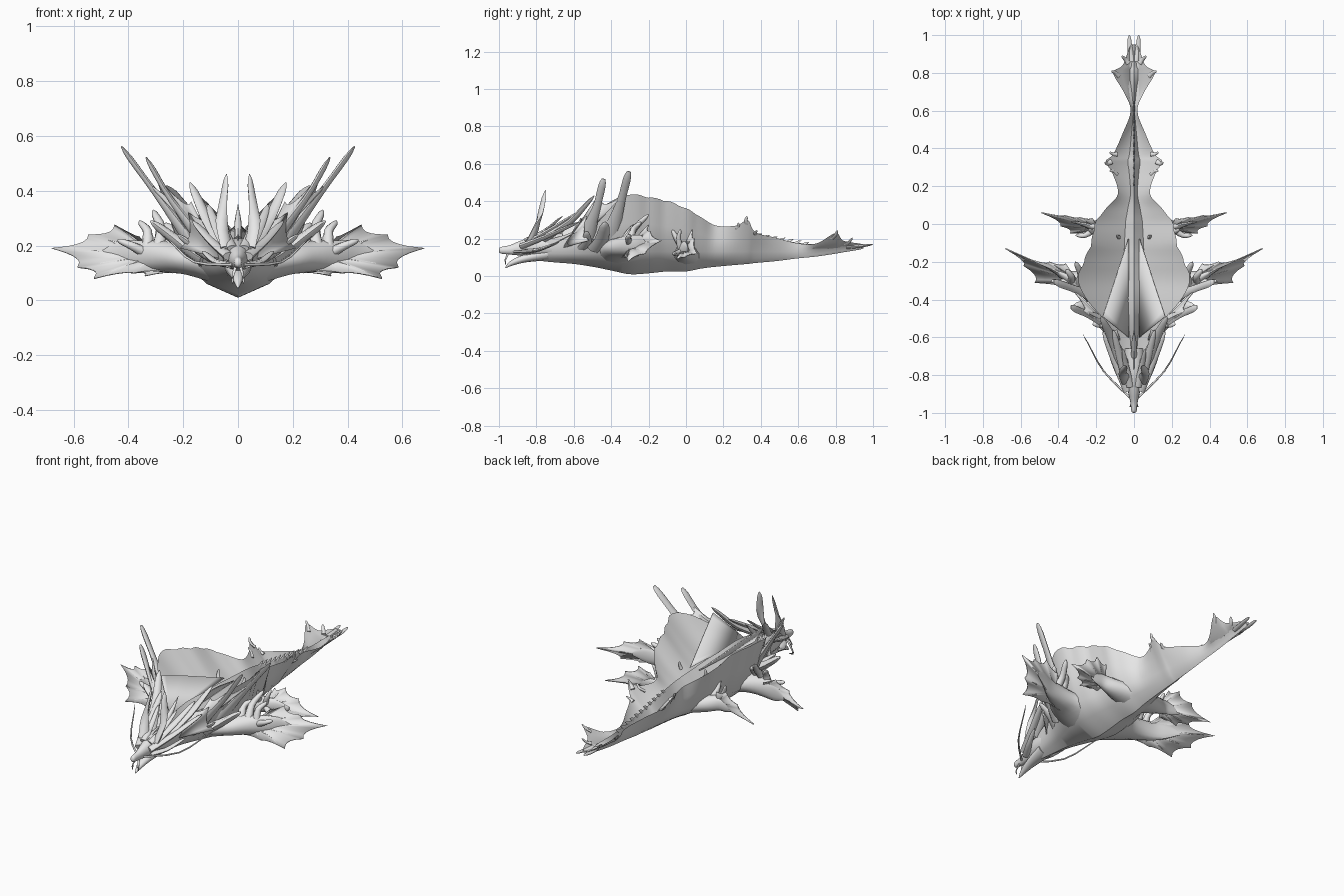
import bpy, bmesh, math
from mathutils import Vector

grey = bpy.data.materials.new("pale grey")
grey.diffuse_color = (0.8, 0.8, 0.8, 1)


def finish(name, bm, angle=50, thick=0):
    bmesh.ops.remove_doubles(bm, verts=bm.verts, dist=0.0002)
    bmesh.ops.recalc_face_normals(bm, faces=bm.faces)
    me = bpy.data.meshes.new(name)
    bm.to_mesh(me)
    bm.free()
    ob = bpy.data.objects.new(name, me)
    bpy.context.collection.objects.link(ob)
    me.materials.append(grey)
    if thick:
        m = ob.modifiers.new("thickness", 'SOLIDIFY')
        m.thickness, m.offset = thick, 0
    bpy.ops.object.select_all(action='DESELECT')
    ob.select_set(True)
    bpy.context.view_layer.objects.active = ob
    bpy.ops.object.shade_smooth_by_angle(angle=math.radians(angle))
    return ob


def skin(bm, rings):
    rows = [[bm.verts.new(p) for p in r] for r in rings]
    n = len(rows[0])
    for a, b in zip(rows, rows[1:]):
        for i in range(n):
            bm.faces.new((a[i], a[(i + 1) % n], b[(i + 1) % n], b[i]))
    bm.faces.new(rows[0])
    bm.faces.new(rows[-1])


def lerp_row(a, b, c, d, t):
    # smooth interpolation between rows b and c
    return [0.5 * (2 * q + (r - p) * t + (2 * p - 5 * q + 4 * r - s) * t * t
            + (3 * q - p - 3 * r + s) * t ** 3) for p, q, r, s in zip(a, b, c, d)]


def smooth_rows(rows, steps):
    out = []
    for i in range(len(rows) - 1):
        a, d = rows[max(i - 1, 0)], rows[min(i + 2, len(rows) - 1)]
        out += [lerp_row(a, rows[i], rows[i + 1], d, k / steps) for k in range(steps)]
    return out + [rows[-1]]


def tube(bm, rows, sides=10, side=1, steps=4, up=(0, 0, 1)):
    """rows: x, y, z, horizontal radius, vertical radius"""
    rows = smooth_rows(rows, steps)
    pts = [Vector(r[:3]) for r in rows]
    rings = []
    for i, r in enumerate(rows):
        t = (pts[min(i + 1, len(pts) - 1)] - pts[max(i - 1, 0)]).normalized()
        u = t.cross(Vector(up)).normalized()
        v = u.cross(t)
        ring = [pts[i] + u * max(r[3], .0008) * math.cos(a) + v * max(r[4], .0008) * math.sin(a)
                for a in (2 * math.pi * k / sides for k in range(sides))]
        rings.append([Vector((p.x * side, p.y, p.z)) for p in ring])
    skin(bm, rings)


def spikes(name, specs, flat=0.6, blade=False):
    """specs: base, bend, tip, radius - mirrored on both sides"""
    bm = bmesh.new()
    for base, bend, tip, r in specs:
        belly, end = (.45, .4) if blade else (.75, .5)
        rows = [(*base, r, r * flat), (*bend, r * belly, r * flat * belly),
                (*[b * .25 + t * .75 for b, t in zip(bend, tip)], r * end, r * flat * end),
                (*tip, r * (.2 if blade else .05), r * .05)]
        for s in (1, -1):
            tube(bm, rows, 8, s, 3, (1, 0, .1) if blade else (0, .1, 1))
    return finish(name, bm)


def fan(name, fans, pull=0.72, ray=0.006):
    """fans: root and tips; webs scalloped between the rays, mirrored"""
    bm, rays = bmesh.new(), bmesh.new()
    for root, tips in fans:
        root, tips = Vector(root), [Vector(t) for t in tips]
        edge = []
        for a, b in zip(tips, tips[1:]):
            for k in range(5):
                t = k / 5
                d = 1 - (1 - pull) * math.sin(math.pi * t) ** 0.7
                edge.append(root + (a.lerp(b, t) - root) * d)
        edge.append(tips[-1])
        for s in (1, -1):
            vs = [bm.verts.new((p.x * s, p.y, p.z)) for p in [root] + edge]
            for i in range(1, len(vs) - 1):
                bm.faces.new((vs[0], vs[i], vs[i + 1]))
            for t in tips[1:-1]:
                if ray:
                    tube(rays, [(*root, ray, ray), (*root.lerp(t, .6), ray, ray * .7),
                                (*t, 0, 0)], 6, s, 2, (.1, 1, .2))
    finish(name, bm, 60, 0.006)
    if ray:
        finish(name + "_rays", rays)
    else:
        rays.free()


# Body hull with raised side sails: y, keel z, belly x, belly z, sail x, sail z, ridge z
hull = [(-.86, .09, .025, .12, .035, .17, .20), (-.72, .075, .05, .12, .06, .20, .24),
        (-.60, .065, .08, .12, .095, .24, .27), (-.50, .05, .12, .12, .165, .32, .285),
        (-.40, .03, .17, .13, .25, .40, .285), (-.30, .01, .19, .13, .295, .435, .28),
        (-.20, .015, .18, .13, .265, .42, .28), (-.10, .025, .15, .13, .225, .40, .275),
        (0, .025, .13, .13, .205, .36, .27), (.08, .04, .105, .13, .15, .315, .265),
        (.16, .05, .08, .13, .085, .27, .255), (.27, .06, .06, .13, .115, .27, .235),
        (.33, .065, .055, .13, .15, .30, .222), (.37, .07, .045, .13, .11, .235, .212),
        (.48, .08, .032, .13, .06, .205, .195), (.60, .095, .014, .13, .018, .175, .178),
        (.70, .105, .014, .135, .055, .175, .17), (.80, .12, .014, .145, .11, .23, .17),
        (.84, .127, .012, .15, .06, .19, .168), (.92, .14, .008, .155, .03, .175, .165),
        (.95, .148, .004, .158, .015, .17, .165)]
rings = []
for y, zk, wb, zb, xs, zs, zr in smooth_rows(hull, 5):
    if -.3 < y < .06:  # scalloped sail rim
        dip = abs(math.sin(math.pi * (y + .3) / .09)) * .008 - .004
        xs, zs = xs + dip, zs + dip
    zi = max(min(zr - .055, zs - .008), zb + .005)
    half = [(wb * .6, zk + (zb - zk) * .42), (wb, zb),
            (wb * .5 + xs * .5 + .002, zb * .5 + zs * .5), (xs, zs),
            (xs * .62, zi * .5 + zs * .5 - .008), (xs * .22, zi)]
    ring = [(0, zk)] + half + [(0, zr)] + [(-x, z) for x, z in reversed(half)]
    rings.append([(x, y, z) for x, z in ring])
bm = bmesh.new()
skin(bm, rings)
finish("body_and_sails", bm, 45)

# Inner folds from the ridge to the crest horns
fan("inner_folds", [((.03, -.60, .24), [(.165, -.49, .40), (.115, -.34, .355), (.03, -.08, .265)])],
    1, 0)

# Head and lower jaw
bm = bmesh.new()
tube(bm, [(0, -.66, .16, .06, .07), (0, -.78, .16, .055, .06), (0, -.87, .15, .036, .044),
          (0, -.94, .14, .02, .026), (0, -.99, .138, .014, .018), (0, -1, .138, .004, .005)], 14)
finish("skull", bm)
bm = bmesh.new()
tube(bm, [(0, -.74, .12, .05, .035), (0, -.86, .095, .03, .022), (0, -.93, .07, .016, .014),
          (0, -.965, .045, .003, .003)], 12)
finish("lower_jaw", bm)

# Head crest: upright horns, swept horns, cheek spikes
spikes("upright_horns", [((.04, -.83, .19), (.06, -.79, .29), (.042, -.75, .46), .03)], .5)
spikes("swept_horns", [
    ((.03, -.88, .16), (.09, -.75, .21), (.165, -.57, .29), .028),
    ((.03, -.84, .18), (.07, -.72, .25), (.11, -.56, .35), .028),
    ((.02, -.86, .19), (.04, -.76, .24), (.06, -.66, .32), .02),
    ((.05, -.76, .20), (.11, -.62, .29), (.175, -.49, .43), .034),
    ((.03, -.87, .13), (.08, -.79, .14), (.13, -.68, .18), .022),
    ((.01, -.95, .12), (.018, -.965, .09), (.02, -.965, .06), .007)])
spikes("whiskers", [((.02, -.92, .13), (.16, -.78, .14), (.27, -.585, .235), .006)], 1)

# Long spines at the front of each sail
spikes("tall_spines", [
    ((.11, -.54, .19), (.24, -.48, .36), (.335, -.44, .52), .05),
    ((.16, -.41, .20), (.30, -.35, .39), (.425, -.305, .56), .052)], .5, True)
fan("front_sail_webs", [
    ((.07, -.60, .15), [(.17, -.50, .36), (.27, -.46, .42), (.33, -.34, .43)]),
    ((.06, -.66, .15), [(.09, -.56, .31), (.18, -.53, .32), (.21, -.52, .19)])], .85, 0)

# Neck spurs reaching sideways
spikes("neck_spurs", [((.08, -.55, .15), (.14, -.53, .18), (.22, -.53, .24), .035),
                      ((.12, -.48, .15), (.20, -.45, .20), (.32, -.43, .29), .05)])

# Small teeth along the rear of the back
bm = bmesh.new()
for i in range(11):
    y = .22 + i * .042
    zr = .245 - .075 * (y - .22) / .42
    tube(bm, [(0, y - .018, zr - .012, .012, .006), (0, y, zr + .004, .008, .004),
              (0, y + .018, zr + .012, 0, 0)], 6, 1, 2, (1, 0, 0))
tube(bm, [(0, -.70, .22, .02, .015), (0, -.62, .29, .012, .012), (0, -.56, .35, 0, 0)],
     8, 1, 3, (1, 0, 0))
finish("ridge_teeth", bm)

# Broad shoulders and hips, flattening into the flippers
bm = bmesh.new()
for s in (1, -1):
    tube(bm, [(.06, -.34, .13, .15, .075), (.18, -.335, .15, .11, .058), (.27, -.31, .16, .065, .058),
              (.36, -.275, .165, .03, .055), (.43, -.24, .175, .012, .045), (.50, -.21, .175, .003, .012)],
         14, s)
    tube(bm, [(.05, .0, .115, .09, .055), (.14, -.005, .13, .055, .048), (.21, -.01, .145, .028, .042),
              (.27, .0, .145, .012, .034), (.33, .01, .145, .003, .01)], 12, s)
finish("limbs", bm)

# Webbed flippers
fan("front_flippers", [((.30, -.30, .165), [
    (.36, -.21, .23), (.45, -.20, .275), (.545, -.19, .24), (.68, -.13, .19),
    (.585, -.22, .12), (.525, -.31, .08), (.38, -.33, .10), (.24, -.34, .10)])], .88, .005)
fan("rear_flippers", [((.19, -.02, .14), [
    (.22, .03, .23), (.29, .035, .25), (.37, .045, .20), (.49, .06, .12),
    (.39, -.01, .10), (.34, -.05, .09), (.22, -.05, .10)])], .86, .005)

# Claws on the limbs
spikes("front_claws", [
    ((.25, -.33, .19), (.24, -.29, .25), (.27, -.25, .28), .026),
    ((.29, -.32, .19), (.28, -.27, .26), (.31, -.20, .33), .026),
    ((.33, -.30, .19), (.33, -.28, .25), (.36, -.24, .29), .024),
    ((.35, -.30, .18), (.39, -.31, .20), (.44, -.30, .22), .022)], .9)
spikes("rear_claws", [
    ((.15, -.02, .15), (.17, -.05, .20), (.17, -.08, .26), .022),
    ((.20, -.03, .15), (.22, -.04, .20), (.24, -.03, .25), .018),
    ((.21, -.03, .13), (.26, -.06, .12), (.31, -.06, .12), .018)], .9)

# Sail thorns and tail spikes
spikes("tail_spikes", [
    ((.09, .26, .24), (.11, .28, .26), (.13, .28, .285), .012),
    ((.12, .33, .27), (.14, .32, .29), (.155, .325, .32), .014),
    ((.09, .37, .22), (.11, .37, .23), (.13, .38, .245), .012),
    ((.08, .78, .20), (.10, .80, .22), (.12, .81, .245), .012),
    ((.03, .85, .17), (.045, .87, .18), (.065, .89, .205), .014)])
spikes("tail_tips", [((.01, .86, .155), (.022, .93, .16), (.025, 1.0, .17), .018)])
spikes("sail_thorns", [((.08, -.07, .25), (.085, -.065, .27), (.085, -.06, .295), .011)], 1)
